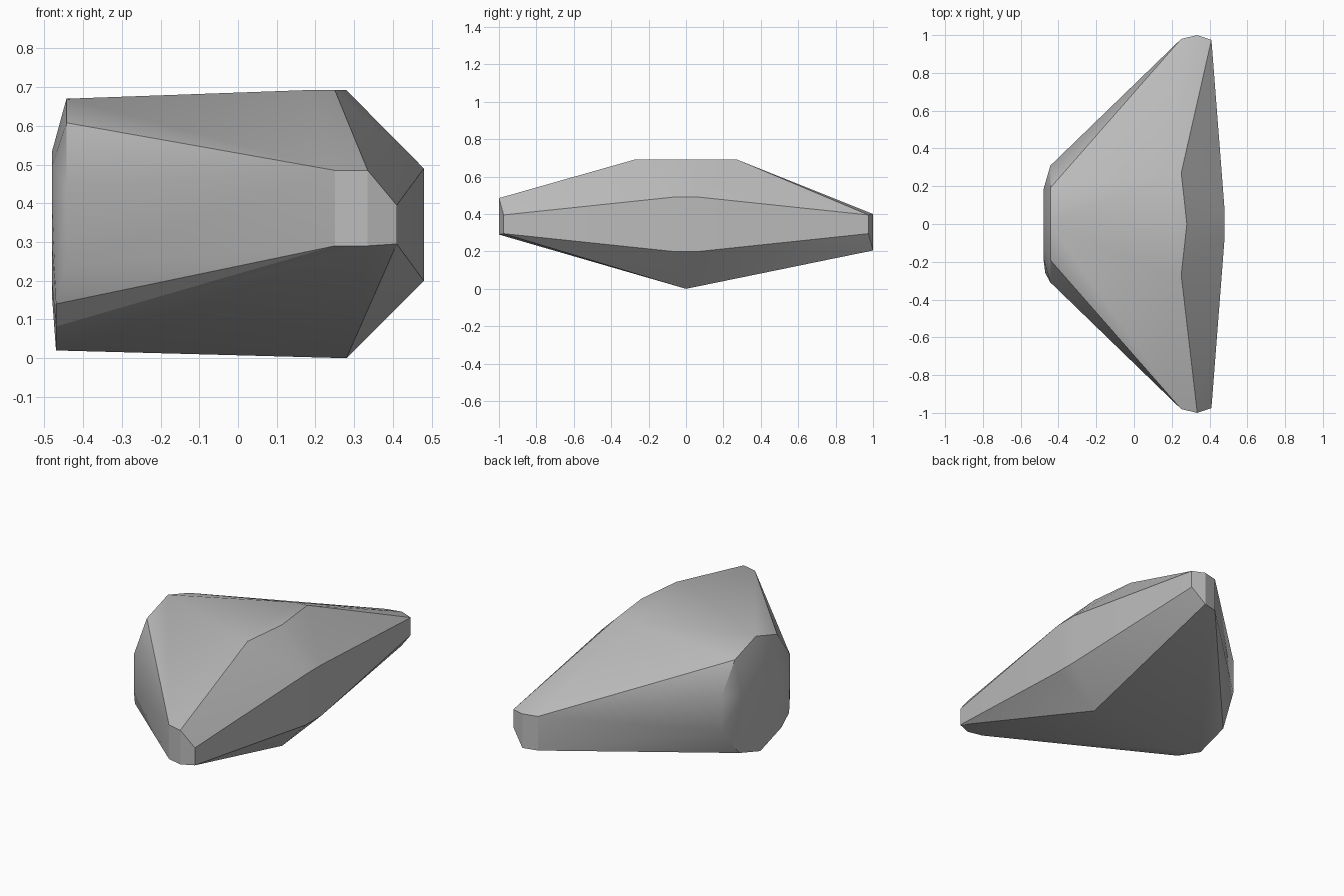
import bpy, bmesh, math
from mathutils import Vector

cube = bpy.data.objects.get("Cube")
if cube:
    bpy.data.objects.remove(cube, do_unlink=True)

MID = 0.345  # height of the long axis


def ring(x, radius, sides=10):
    """Polygon of points facing along x, with a point straight up."""
    steps = [math.tau * i / sides for i in range(sides)]
    return [(x, radius * math.sin(a), MID + radius * math.cos(a)) for a in steps]


points = []

# Rounded end: outer rim (lower part set further out) and smaller flat cap
for x, y, z in ring(-0.443, 0.325):
    points.append((-0.47 if z < 0.15 else x, y, z))
points += ring(-0.48, 0.19)
points.append((-0.47, -0.26, 0.14))

# Two narrow tips, the second turned half way round the x axis
tip = [(0.25, 0.98, 0.485), (0.25, 0.98, 0.29),
       (0.335, 1.0, 0.485), (0.335, 1.0, 0.29),
       (0.41, 0.975, 0.395), (0.41, 0.975, 0.295)]
for x, y, z in tip:
    points += [(x, -y, z), (x, y, 2 * MID - z)]

# Top plateau and the broad edge facet, mirrored in y
for side in (-1, 1):
    points += [(0.17, side * 0.26, 0.692), (0.25, side * 0.27, 0.692),
               (0.48, side * 0.07, 0.49), (0.48, side * 0.07, 0.2)]

# Top and bottom peaks
points += [(0.28, 0, 0.692), (0.28, 0, 0)]

# Faceted body wrapped around the points
bm = bmesh.new()
for p in points:
    bm.verts.new(Vector(p))
hull = bmesh.ops.convex_hull(bm, input=bm.verts[:])
loose = {g for g in hull["geom_interior"] + hull["geom_unused"]
         if isinstance(g, bmesh.types.BMVert)}
bmesh.ops.delete(bm, geom=list(loose), context='VERTS')
bmesh.ops.dissolve_limit(bm, angle_limit=math.radians(1),
                         verts=bm.verts[:], edges=bm.edges[:])
bmesh.ops.recalc_face_normals(bm, faces=bm.faces[:])

mesh = bpy.data.meshes.new("faceted_stone")
bm.to_mesh(mesh)
bm.free()
stone = bpy.data.objects.new("faceted_stone", mesh)
bpy.context.collection.objects.link(stone)

# Plain grey surface
grey = bpy.data.materials.new("stone_grey")
grey.use_nodes = True
colour = (0.5, 0.5, 0.5, 1)
grey.diffuse_color = colour
grey.node_tree.nodes["Principled BSDF"].inputs["Base Color"].default_value = colour
mesh.materials.append(grey)

# Smooth shading with crisp facet edges
bpy.ops.object.select_all(action='DESELECT')
stone.select_set(True)
bpy.context.view_layer.objects.active = stone
bpy.ops.object.shade_smooth_by_angle(angle=math.radians(30))
